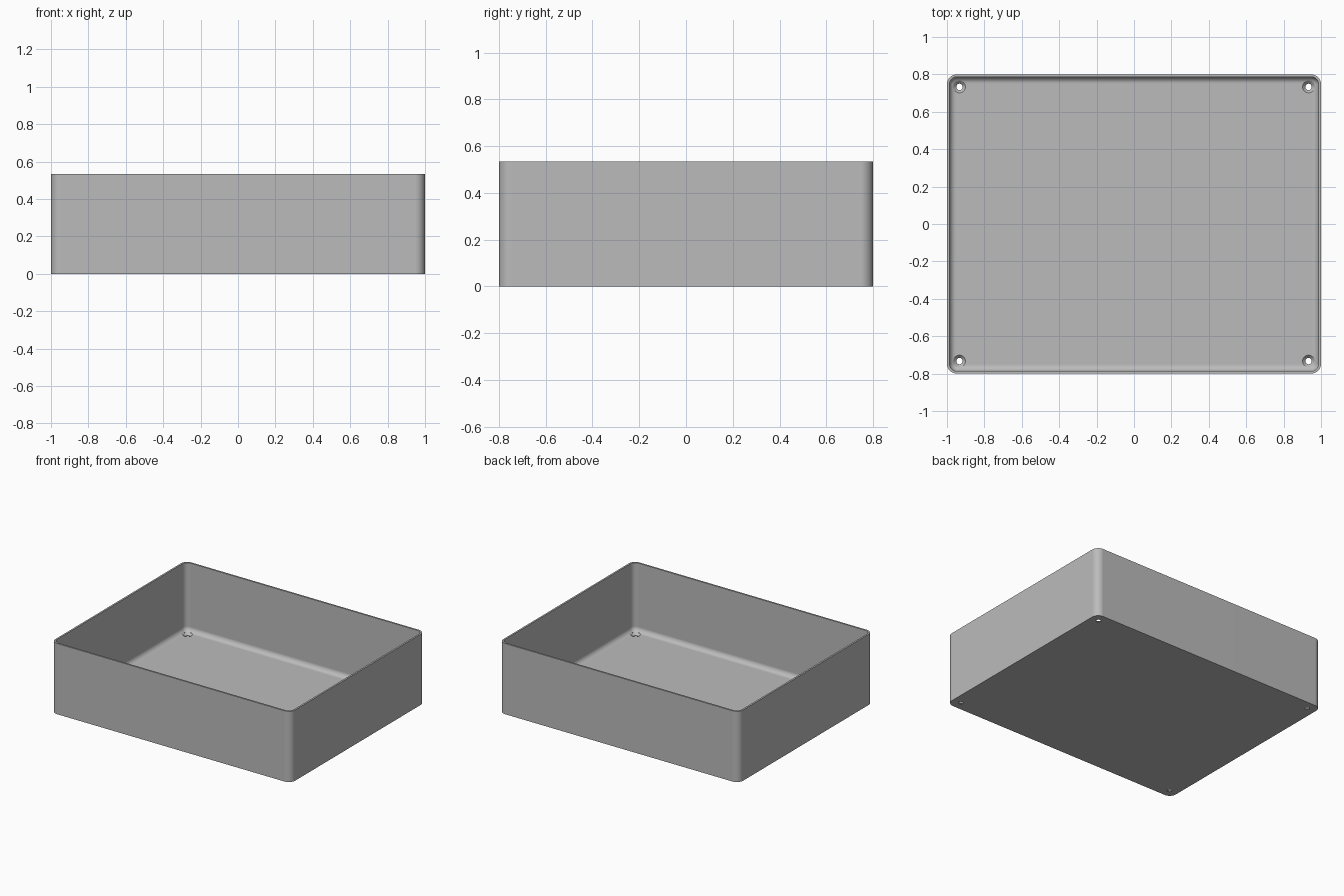
import bpy, bmesh, math

if "Cube" in bpy.data.objects:
    bpy.data.objects.remove(bpy.data.objects["Cube"], do_unlink=True)

# Main dimensions
HALF_X, HALF_Y, HEIGHT = 1.0, 0.8, 0.533
CORNER, WALL, FLOOR, FILLET = 0.053, 0.0133, 0.018, 0.036
HOLE_X, HOLE_Y = 0.933, 0.733

grey = bpy.data.materials.new("plain grey")
grey.use_nodes = True
colour = (0.5, 0.5, 0.5, 1)
grey.diffuse_color = colour
grey.node_tree.nodes["Principled BSDF"].inputs["Base Color"].default_value = colour


def rounded_ring(inset, z, steps=8):
    """Points of a rounded rectangle, inset evenly from the outer wall."""
    radius = CORNER - inset
    points = []
    for quarter, (sx, sy) in enumerate([(1, 1), (-1, 1), (-1, -1), (1, -1)]):
        for i in range(steps + 1):
            a = (quarter + i / steps) * math.pi / 2
            points.append((sx * (HALF_X - CORNER) + radius * math.cos(a),
                           sy * (HALF_Y - CORNER) + radius * math.sin(a), z))
    return points


def circle_ring(cx, cy, radius, z, sides=32):
    return [(cx + radius * math.cos(math.tau * i / sides),
             cy + radius * math.sin(math.tau * i / sides), z) for i in range(sides)]


def loft(name, rings):
    """Closed solid skinned through a stack of matching rings."""
    bm = bmesh.new()
    loops = [[bm.verts.new(p) for p in ring] for ring in rings]
    for low, high in zip(loops, loops[1:]):
        for i in range(len(low)):
            j = (i + 1) % len(low)
            bm.faces.new((low[i], low[j], high[j], high[i]))
    bm.faces.new(loops[0][::-1])
    bm.faces.new(loops[-1])
    bmesh.ops.recalc_face_normals(bm, faces=bm.faces)
    mesh = bpy.data.meshes.new(name)
    bm.to_mesh(mesh)
    bm.free()
    mesh.materials.append(grey)
    obj = bpy.data.objects.new(name, mesh)
    bpy.context.collection.objects.link(obj)
    return obj


# Open tray: outer wall, rim, inner wall, then a rounded fillet into the floor
section = [(0, 0), (0, HEIGHT), (WALL, HEIGHT)]
for i in range(9):
    a = i / 8 * math.pi / 2
    section.append((WALL + FILLET * (1 - math.cos(a)),
                    FLOOR + FILLET * (1 - math.sin(a))))
tray = loft("open_tray", [rounded_ring(inset, z) for inset, z in section])

bpy.context.view_layer.objects.active = tray
tray.select_set(True)

# Countersunk screw holes in the four corners
hole_section = [(0.017, -0.05), (0.017, 0.003), (0.034, 0.02), (0.034, 0.1)]
for sx in (-1, 1):
    for sy in (-1, 1):
        cutter = loft("hole_cutter", [circle_ring(sx * HOLE_X, sy * HOLE_Y, r, z)
                                      for r, z in hole_section])
        cutter.hide_render = True
        cut = tray.modifiers.new("screw_hole", 'BOOLEAN')
        cut.operation = 'DIFFERENCE'
        cut.solver = 'EXACT'
        cut.object = cutter
        bpy.ops.object.modifier_apply(modifier=cut.name)
        bpy.data.objects.remove(cutter, do_unlink=True)

# Smooth rounded corners while keeping the flat panels flat
bpy.ops.object.shade_smooth_by_angle(angle=math.radians(30))
tray.modifiers.new("flat_panels", 'WEIGHTED_NORMAL').keep_sharp = True
